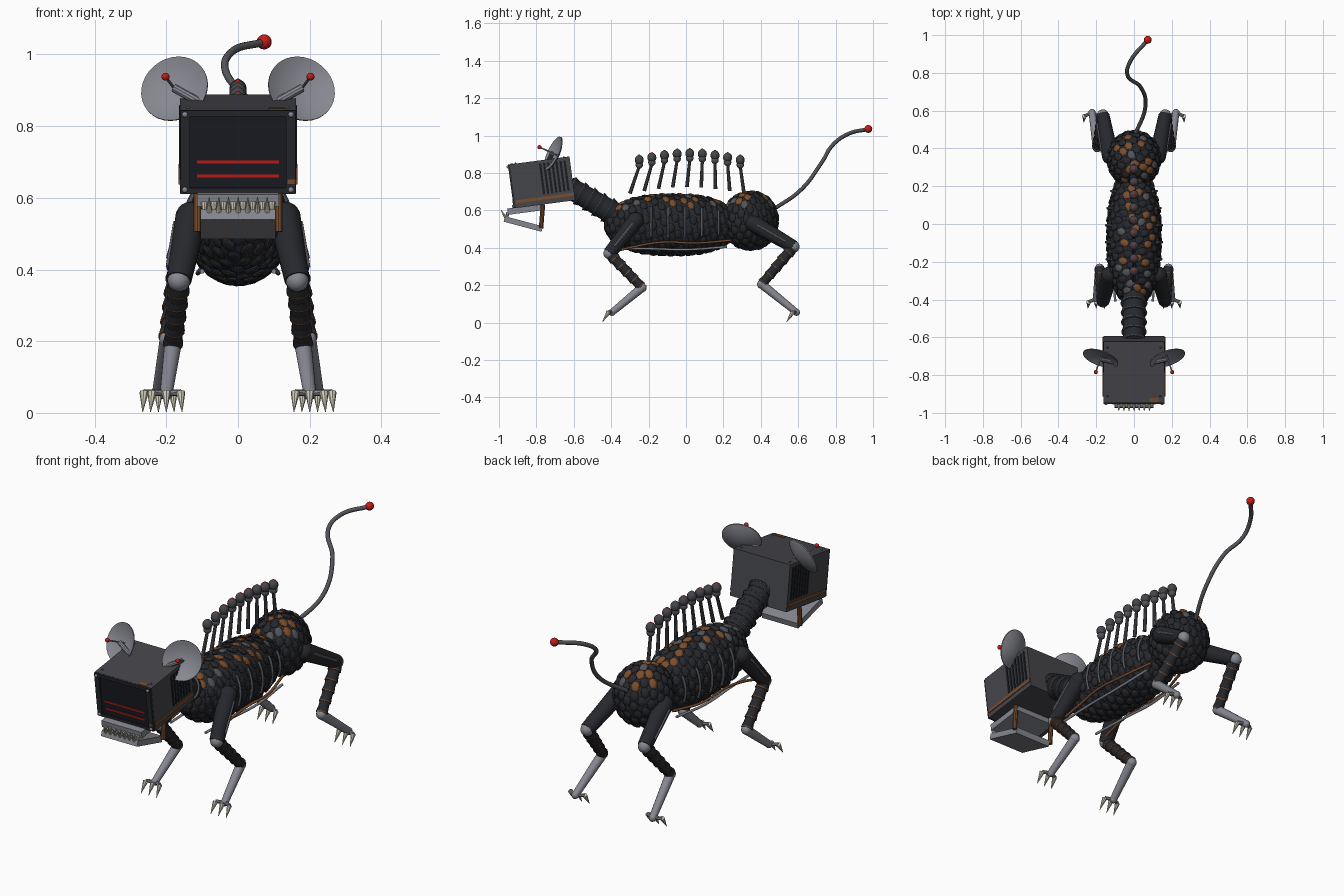
import bpy, bmesh, math, random
from mathutils import Vector, Matrix

random.seed(4)
if "Cube" in bpy.data.objects:
    bpy.data.objects.remove(bpy.data.objects["Cube"], do_unlink=True)


def material(name, *rgb):
    m = bpy.data.materials.new(name)
    m.use_nodes = True
    m.diffuse_color = (*rgb, 1)
    m.node_tree.nodes["Principled BSDF"].inputs["Base Color"].default_value = (*rgb, 1)
    return m


DARK = material("dark_hide", .02, .021, .026)
PANEL = material("grey_casing", .06, .061, .07)
BLACK = material("black_screen", .011, .012, .016)
MID = material("dull_steel", .085, .088, .1)
STEEL = material("bright_steel", .24, .245, .28)
RUST = material("rust", .2, .075, .025)
RED = material("red_light", .55, .012, .008)
BONE = material("bone", .6, .57, .45)


def finish(name, bm, mats, angle=35):
    bmesh.ops.recalc_face_normals(bm, faces=bm.faces)
    me = bpy.data.meshes.new(name)
    bm.to_mesh(me)
    bm.free()
    for m in mats if isinstance(mats, list) else [mats]:
        me.materials.append(m)
    for p in me.polygons:
        p.use_smooth = True
    me.set_sharp_from_angle(angle=math.radians(angle))
    ob = bpy.data.objects.new(name, me)
    bpy.context.collection.objects.link(ob)
    return ob


def aim(pos, direction):
    return Matrix.Translation(pos) @ Vector(direction).to_track_quat('Z', 'Y').to_matrix().to_4x4()


def rod(name, a, b, r1, r2, mat, n=16):
    a, b = Vector(a), Vector(b)
    bm = bmesh.new()
    bmesh.ops.create_cone(bm, cap_ends=True, segments=n, radius1=r1, radius2=r2,
                          depth=(b - a).length, matrix=aim((a + b) / 2, b - a))
    return finish(name, bm, mat)


def ball(name, pos, r, mat, stretch=1):
    bm = bmesh.new()
    bmesh.ops.create_uvsphere(bm, u_segments=16, v_segments=10, radius=r,
                              matrix=Matrix.Translation(pos) @ Matrix.Diagonal((1, 1, stretch, 1)))
    return finish(name, bm, mat, 80)


def box(name, frame, pos, size, mat):
    bm = bmesh.new()
    bmesh.ops.create_cube(bm, size=1, matrix=frame @ Matrix.Translation(pos) @ Matrix.Diagonal((*size, 1)))
    return finish(name, bm, mat)


def tube(name, pts, r, mat):
    cu = bpy.data.curves.new(name, 'CURVE')
    cu.dimensions = '3D'
    cu.bevel_depth, cu.bevel_resolution, cu.use_fill_caps = r, 3, True
    sp = cu.splines.new('BEZIER')
    sp.bezier_points.add(len(pts) - 1)
    for bp, p in zip(sp.bezier_points, pts):
        bp.co = p
        bp.handle_left_type = bp.handle_right_type = 'AUTO'
    cu.materials.append(mat)
    ob = bpy.data.objects.new(name, cu)
    bpy.context.collection.objects.link(ob)
    return ob


def banded_limb(name, a, b, r1, r2, bands, mat, band_mat):
    # dark limb wrapped in evenly spaced rings
    a, b = Vector(a), Vector(b)
    rod(name, a, b, r1, r2, mat)
    step = (b - a).normalized()
    for i in range(bands):
        f = (i + .6) / bands
        p, r = a.lerp(b, f), r1 + (r2 - r1) * f
        rod(name + "_ridge", p - step * .013, p + step * .009, r * 1.04, r * 1.14, mat)
        rod(name + "_ring", p + step * .009, p + step * .014, r * 1.17, r * 1.17, band_mat)


# Armoured body: two rounded hulls covered in overlapping scales
def hull(name, c, size, power, count):
    c = Vector(c)

    def surface(t, a, k=1):
        f = math.sqrt(max(0, 1 - abs(t) ** power))
        return c + Vector((size[0] * f * math.cos(a), size[1] * t, size[2] * f * math.sin(a))) * k

    bm = bmesh.new()
    bmesh.ops.create_uvsphere(bm, u_segments=32, v_segments=20, radius=1)
    for v in bm.verts:
        v.co = surface(v.co.z, math.atan2(v.co.y, v.co.x))
    finish(name, bm, DARK, 60)
    bm = bmesh.new()
    for i in range(count):
        t = (2 * i + 1) / count - 1
        a = i * math.pi * (3 - math.sqrt(5))
        p = surface(t, a)
        d = p - c
        normal = Vector((d.x / size[0] ** 2, d.y / size[1] ** 2, d.z / size[2] ** 2)).normalized()
        pick = random.random()
        index = 0 if normal.z < .5 or pick < .5 else 1 if pick < .77 else 2
        before = len(bm.faces)
        bmesh.ops.create_icosphere(bm, subdivisions=2, radius=1,
                                   matrix=aim(p, normal + Vector((0, .2, 0))) @ Matrix.Diagonal((.021, .026, .009, 1)))
        bm.faces.ensure_lookup_table()
        for f in bm.faces[before:]:
            f.material_index = index
    finish(name + "_scales", bm, [DARK, MID, RUST], 25)
    return surface


torso = hull("torso", (0, -.075, .523), (.14, .355, .16), 2.6, 250)
hull("haunches", (0, .345, .545), (.136, .145, .152), 2.2, 130)

# Spine lamps
for i in range(9):
    y = -.25 + .0675 * i
    z = .865 + .035 * math.sin(math.pi * i / 8)
    foot = (0, y - .05 + .00875 * i, z - .175)
    rod("spine_rod", foot, (0, y, z - .03), .01, .008, MID, 10)
    ball("spine_bulb_lower", (0, y, z - .022), .02, MID)
    ball("spine_bulb", (0, y, z + .004), .024, PANEL, 1.1)
    ball("spine_light", (0, y, z + .025), .008, RED)

# Neck
banded_limb("neck", (0, -.38, .58), (0, -.63, .726), .062, .056, 5, DARK, MID)

# Tail
tail = [(0, .46, .60), (.06, .62, .715), (.035, .725, .855), (-.035, .79, .955), (-.02, .86, 1.005), (.073, .975, 1.035)]
tube("tail", tail, .0105, MID)
ball("tail_light", tail[-1], .021, RED)

# Head casing, screen and bezel, all in the tilted head frame
H = Matrix.Translation((0, -.767, .75)) @ Matrix.Rotation(.133, 4, 'X')
box("head_casing", H, (0, 0, 0), (.324, .322, .236), PANEL)
F = -.162
box("screen", H, (0, F, 0), (.27, .006, .2), BLACK)
for s in (-1, 1):
    box("bezel_side", H, (s * .147, F - .003, 0), (.027, .012, .234), DARK)
    box("bezel_bar", H, (0, F - .003, s * .109), (.27, .012, .017), DARK)
for z in (-.028, -.067):
    box("screen_line", H, (0, F - .004, z), (.228, .005, .008), RED)
box("rust_patch_top", H, (.108, F + .012, .118), (.045, .02, .006), RUST)
box("rust_patch_front", H, (.148, F - .009, -.083), (.02, .004, .012), RUST)
for s in (-1, 1):
    box("rust_strip", H, (s * .163, 0, -.085), (.006, .315, .016), RUST)
    for i in range(7):
        box("vent_slot", H, (s * .162, .0 + .022 * i, .018), (.006, .012, .165), BLACK)
    for z in (-.106, .106):
        ball("screen_bolt", H @ Vector((s * .148, F - .01, z)), .008, STEEL)
    for y in (-.13, .13):
        ball("top_bolt", H @ Vector((s * .14, y, .118)), .005, MID)

# Jaws and teeth
U = Matrix.Translation((0, -.855, .606)) @ Matrix.Rotation(.133, 4, 'X')
L = Matrix.Translation((0, -.87, .527)) @ Matrix.Rotation(-.26, 4, 'X')
box("upper_jaw", U, (0, 0, 0), (.23, .2, .034), STEEL)
box("lower_jaw", L, (0, 0, 0), (.208, .21, .03), STEEL)
for s in (-1, 1):
    rod("jaw_strut", (s * .113, -.765, .63), (s * .113, -.775, .505), .012, .012, RUST, 10)
for i in range(8):
    x = -.094 + .027 * i
    rod("upper_tooth", U @ Vector((x, -.098, -.005)), (x, -.962, .535), .01, .001, BONE, 8)
    if i < 7:
        x += .0135
        rod("lower_tooth", L @ Vector((x, -.1, .01)), (x, -.99, .602), .009, .001, BONE, 8)


# Dish ears with antennae
def dish(name, pos, normal, radius, depth):
    bm = bmesh.new()
    prof = [(radius * k / 8, depth * (k / 8) ** 2) for k in range(9)]
    prof += [(r, h - .005) for r, h in reversed(prof)]
    vs = [bm.verts.new((r, 0, h)) for r, h in prof]
    es = [bm.edges.new(e) for e in zip(vs, vs[1:])]
    bmesh.ops.spin(bm, geom=vs + es, cent=(0, 0, 0), axis=(0, 0, 1), angle=math.tau, steps=32)
    bmesh.ops.remove_doubles(bm, verts=bm.verts, dist=.0001)
    bm.transform(aim(pos, normal))
    finish(name, bm, STEEL, 50)


for s in (-1, 1):
    n = Vector((s * .3, -.87, .4)).normalized()
    c = Vector((s * .17, -.69, .895))
    dish("ear_dish", c, n, .097, .026)
    rod("ear_antenna", c, c + n * .105, .004, .004, STEEL, 8)
    ball("ear_light", c + n * .108, .011, RED)
    rod("ear_stalk", (s * .095, -.735, .86), c + n * .03, .012, .012, STEEL, 10)

# Ribs and belly cables
for s in (-1, 1):
    for i in range(5):
        t = (-.105 + .085 * i) / .355
        path = [torso(t, a * .2 - .4, 1.06) for a in range(6)]
        tube("rib", [(s * p.x, p.y, p.z) for p in path], .0065, MID)
    tube("copper_cable", [(s * x, y, z) for x, y, z in
                          ((.14, -.42, .37), (.13, -.28, .405), (.135, -.12, .43), (.132, .05, .425), (.09, .24, .44))], .0065, RUST)
    tube("steel_cable", [(s * x, y, z) for x, y, z in
                         ((.1, -.41, .395), (.107, -.2, .395), (.112, 0, .39), (.1, .22, .405))], .0065, STEEL)


# Legs: thigh, banded shin, bare lower leg and three claws
def leg(name, hip, knee, hock, foot):
    for s in (-1, 1):
        h, k, a, f = (Vector((s * x, y, z)) for x, y, z in (hip, knee, hock, foot))
        rod(name + "_thigh", h, k, .045, .035, DARK)
        ball(name + "_hip", h, .045, DARK)
        out = Vector((s * .042, 0, .004))
        rod(name + "_piston", h.lerp(k, .1) + out, h.lerp(k, .8) + out * .9, .006, .006, STEEL, 8)
        ball(name + "_knee", k, .032, STEEL)
        banded_limb(name + "_shin", k, a, .029, .024, 5, DARK, RUST)
        ball(name + "_hock", a, .025, STEEL)
        rod(name + "_lower", a, f, .024, .018, STEEL)
        ball(name + "_foot", f, .019, STEEL)
        for i in (-1, 0, 1):
            root = f + Vector((i * .04, -.018, .002))
            rod(name + "_toe", f, root, .009, .009, STEEL, 8)
            rod(name + "_claw", root, (root.x + i * .004, root.y - .034, .003), .013, .001, BONE, 8)


leg("front_leg", (.13, -.27, .545), (.165, -.41, .37), (.182, -.235, .187), (.2, -.395, .055))
leg("rear_leg", (.125, .36, .53), (.165, .575, .405), (.195, .405, .205), (.222, .59, .055))
